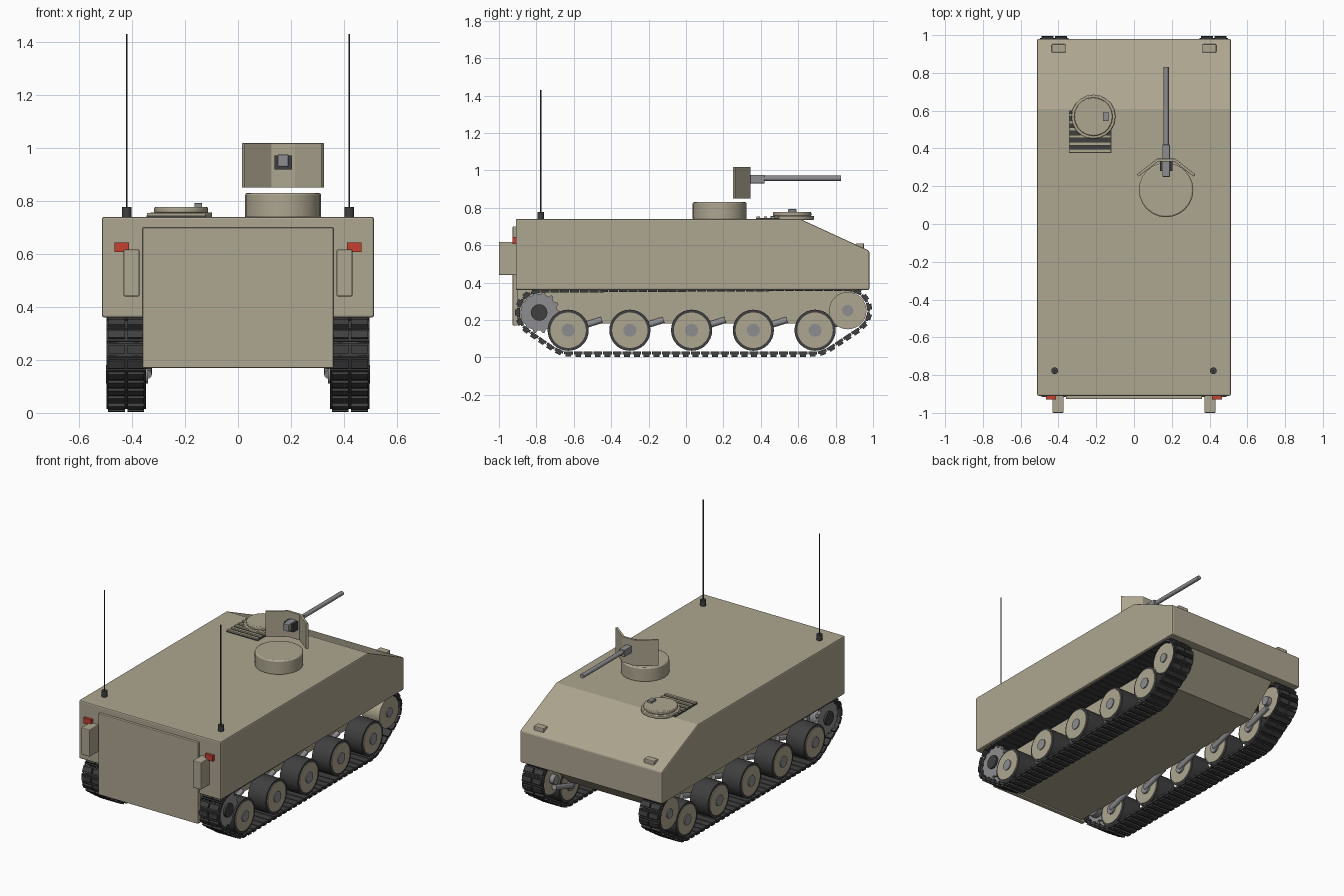
import bpy, bmesh
from math import pi, sin, cos, atan2
from mathutils import Vector, Matrix

if "Cube" in bpy.data.objects:
    bpy.data.objects.remove(bpy.data.objects["Cube"])

def mat(name, c):
    m = bpy.data.materials.new(name)
    m.diffuse_color = (*c, 1)
    m.use_nodes = True
    m.node_tree.nodes["Principled BSDF"].inputs["Base Color"].default_value = m.diffuse_color
    return m

TAN = mat("tan_paint", (0.42, 0.38, 0.28))
DARK = mat("dark_rubber", (0.05, 0.05, 0.05))
STEEL = mat("steel", (0.27, 0.27, 0.28))
RED = mat("red_lens", (0.55, 0.05, 0.03))

def finish(name, bm, m, bevel=0, smooth=False):
    bmesh.ops.recalc_face_normals(bm, faces=bm.faces)
    me = bpy.data.meshes.new(name)
    bm.to_mesh(me)
    bm.free()
    me.materials.append(m)
    ob = bpy.data.objects.new(name, me)
    bpy.context.collection.objects.link(ob)
    if bevel:
        b = ob.modifiers.new("bevel", 'BEVEL')
        b.width, b.segments, b.limit_method = bevel, 2, 'ANGLE'
    if smooth:
        bpy.ops.object.select_all(action='DESELECT')
        ob.select_set(True)
        bpy.context.view_layer.objects.active = ob
        bpy.ops.object.shade_smooth_by_angle(angle=0.6)
    return ob

def add_box(bm, lo, hi, xf=Matrix()):
    lo, hi = Vector(lo), Vector(hi)
    bmesh.ops.create_cube(bm, size=1, matrix=xf @ Matrix.Translation((lo + hi) / 2) @ Matrix.Diagonal((*(hi - lo), 1)))

def box(name, lo, hi, m, bevel=0):
    bm = bmesh.new()
    add_box(bm, lo, hi)
    return finish(name, bm, m, bevel)

def rod(name, a, b, r, m, n=24, bevel=0):
    a, b = Vector(a), Vector(b)
    bm = bmesh.new()
    rot = (b - a).to_track_quat('Z', 'Y').to_matrix().to_4x4()
    bmesh.ops.create_cone(bm, cap_ends=True, segments=n, radius1=r, radius2=r, depth=(b - a).length,
                          matrix=Matrix.Translation((a + b) / 2) @ rot)
    return finish(name, bm, m, bevel, True)

def prism(name, pts, lo, hi, m, axis='x', bevel=0):
    # extrude a profile: (y, z) along x, or (x, y) along z
    bm = bmesh.new()
    f = bm.faces.new([bm.verts.new((lo, *p) if axis == 'x' else (*p, lo)) for p in pts])
    g = bmesh.ops.extrude_face_region(bm, geom=[f])
    d = (hi - lo, 0, 0) if axis == 'x' else (0, 0, hi - lo)
    bmesh.ops.translate(bm, vec=d, verts=[v for v in g['geom'] if isinstance(v, bmesh.types.BMVert)])
    return finish(name, bm, m, bevel)

# Hull
prism("upper_hull", [(-.91, .36), (.98, .36), (.98, .57), (.61, .74), (-.91, .74)], -.513, .513, TAN, bevel=.008)
prism("lower_hull", [(-.9, .18), (.72, .18), (.93, .365), (-.9, .365)], -.335, .335, TAN)
box("rear_door", (-.36, -.927, .17), (.36, -.9, .70), TAN, .004)

# Track path: hull of the circles it wraps, sampled at even spacing
WHEELS = [-.63, -.30, .03, .36, .69]
SPROCKET, IDLER = (-.785, .24), (.865, .25)
raw = []
for cy, cz, r in [(*SPROCKET, .113), (*IDLER, .113), (WHEELS[0], .145, .122), (WHEELS[-1], .145, .122)]:
    raw += [(cy + r * cos(k * pi / 32), cz + r * sin(k * pi / 32)) for k in range(64)]

def half_hull(pts):
    out = []
    for p in pts:
        while len(out) > 1 and ((out[-1][0] - out[-2][0]) * (p[1] - out[-2][1])
                                - (out[-1][1] - out[-2][1]) * (p[0] - out[-2][0])) <= 0:
            out.pop()
        out.append(p)
    return out[:-1]

raw.sort()
loop = [Vector(p) for p in half_hull(raw) + half_hull(raw[::-1])]
segs = list(zip(loop, loop[1:] + loop[:1]))
total = sum((b - a).length for a, b in segs)
N = round(total / .052)
pitch = total / N

def at(d):
    d %= total
    for a, b in segs:
        l = (b - a).length
        if d <= l:
            return a + (b - a) * d / l
        d -= l
    return segs[0][0]

for s, side in ((-1, "left"), (1, "right")):
    # Track shoes: plate, twin outer pads, inner guide
    bm = bmesh.new()
    for i in range(N):
        p, q = at((i - .5) * pitch), at((i + .5) * pitch)
        c = (p + q) / 2
        xf = Matrix.Translation((s * .422, *c)) @ Matrix.Rotation(atan2(q.y - p.y, q.x - p.x), 4, 'X')
        h = pitch / 2
        add_box(bm, (-.075, -h * .9, -.008), (.075, h * .9, .007), xf)
        for x in (-.068, .004):
            add_box(bm, (x, -h * .6, -.02), (x + .064, h * .6, -.008), xf)
    finish(side + "_track", bm, DARK)

    # Road wheels with hubs and swing arms
    for i, y in enumerate(WHEELS):
        n = f"{side}_road_wheel_{i + 1}"
        rod(n + "_tyre", (s * .357, y, .145), (s * .487, y, .145), .11, DARK, 32)
        rod(n + "_disc", (s * .352, y, .145), (s * .492, y, .145), .095, TAN, 32)
        rod(n + "_hub", (s * .34, y, .145), (s * .498, y, .145), .035, STEEL, 16)
        rod(n + "_swing_arm", (s * .342, y, .145), (s * .342, y + .18, .2), .017, STEEL, 12)

    # Rear sprocket with teeth
    for x in (.375, .455):
        pts = []
        for k in range(14):
            for da, r in ((-.28, .098), (-.12, .112), (.12, .112), (.28, .098)):
                a = (k + da) * 2 * pi / 14
                pts.append((SPROCKET[0] + r * cos(a), SPROCKET[1] + r * sin(a)))
        prism(side + "_sprocket_ring", pts, s * x, s * (x + .02), STEEL)
    rod(side + "_sprocket_drum", (s * .33, *SPROCKET), (s * .47, *SPROCKET), .075, STEEL)
    rod(side + "_sprocket_hub", (s * .33, *SPROCKET), (s * .488, *SPROCKET), .044, DARK, 20)

    # Front idler
    rod(side + "_idler", (s * .36, *IDLER), (s * .485, *IDLER), .1, TAN, 32)
    rod(side + "_idler_hub", (s * .33, *IDLER), (s * .492, *IDLER), .03, STEEL, 16)

    # Rear stowage box, tail light, headlight, antenna
    xs = sorted((s * .372, s * .432))
    box(side + "_rear_box", (xs[0], -1, .44), (xs[1], -.905, .617), TAN, .005)
    xs = sorted((s * .412, s * .467))
    box(side + "_tail_light", (xs[0], -.928, .607), (xs[1], -.905, .644), RED)
    xs = sorted((s * .362, s * .436))
    box(side + "_headlight", (xs[0], .907, .56), (xs[1], .952, .61), TAN, .006)
    rod(side + "_antenna_base", (s * .42, -.777, .735), (s * .42, -.777, .777), .018, DARK, 16)
    rod(side + "_antenna_rod", (s * .42, -.777, .77), (s * .42, -.777, 1.43), .0035, DARK, 8)

# Commander cupola
rod("cupola", (.17, .18, .735), (.17, .18, .83), .144, TAN, 24, .008)

# Gun and angled shield
box("gun_receiver", (.15, .25, .93), (.19, .42, .975), STEEL, .003)
box("gun_mount", (.137, .28, .918), (.203, .345, .972), DARK)
rod("gun_barrel", (.17, .41, .957), (.17, .83, .957), .014, STEEL, 16)
outer = [(.015, .262), (.122, .346), (.218, .346), (.325, .262)]
inner = [(.316, .251), (.213, .331), (.127, .331), (.024, .251)]
prism("gun_shield", outer + inner, .85, 1.018, TAN, 'z', .002)

# Driver hatch
rod("hatch_ring", (-.215, .568, .735), (-.215, .568, .757), .117, TAN, 20, .004)
rod("hatch_lid", (-.215, .568, .755), (-.215, .568, .777), .102, TAN, 20, .005)
box("hatch_handle", (-.165, .545, .77), (-.135, .59, .792), STEEL, .003)

# Engine grille beside the hatch
box("grille_base", (-.345, .375, .735), (-.12, .6, .745), DARK)
bm = bmesh.new()
for k in range(6):
    add_box(bm, (-.343, .378 + k * .038, .74), (-.122, .396 + k * .038, .754))
finish("grille_slats", bm, TAN)
